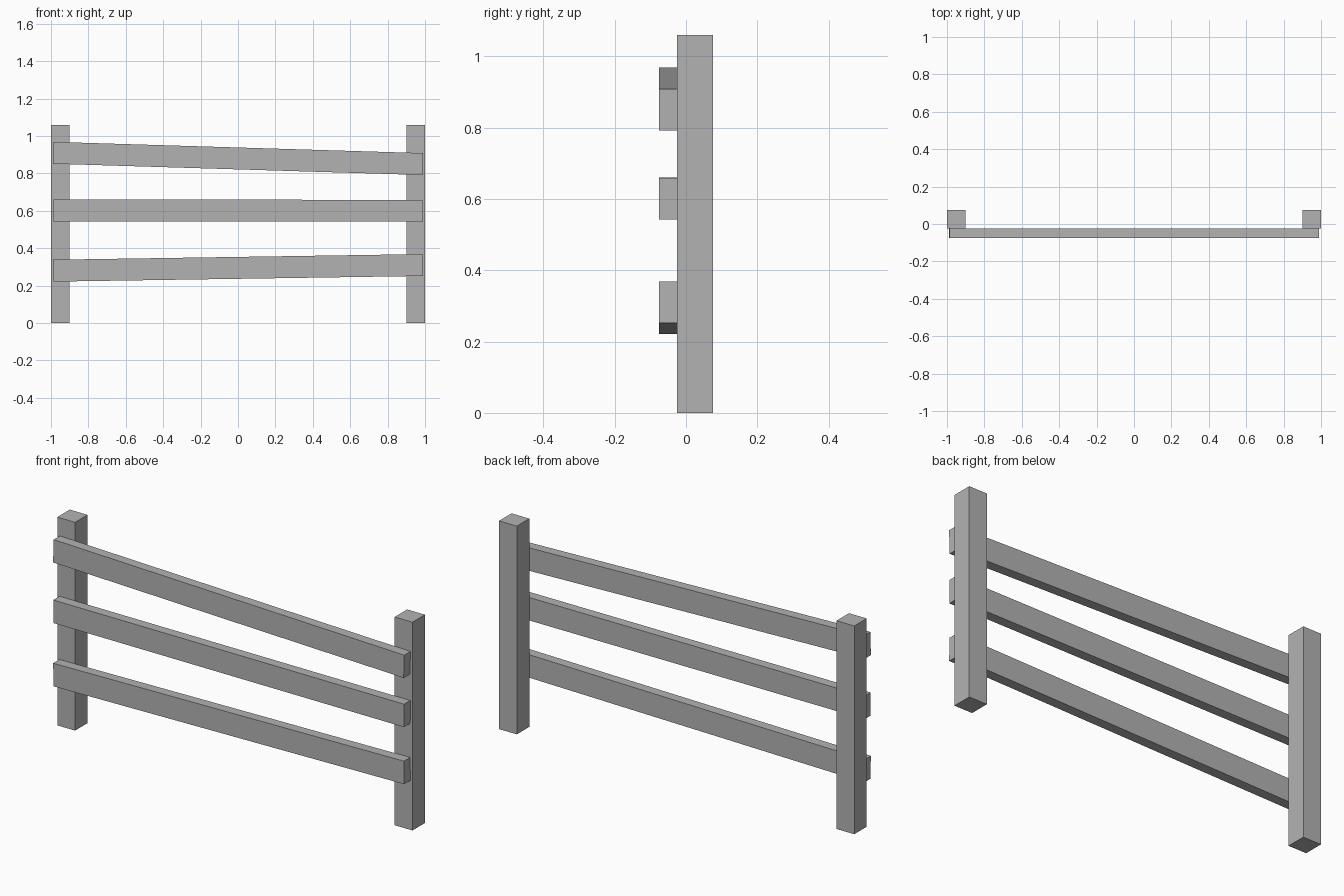
import bpy
import math

cube = bpy.data.objects.get("Cube")
if cube:
    bpy.data.objects.remove(cube, do_unlink=True)

# Single plain grey
grey = bpy.data.materials.new("plain_grey")
grey.use_nodes = True
colour = (0.45, 0.45, 0.45, 1)
grey.diffuse_color = colour
grey.node_tree.nodes["Principled BSDF"].inputs["Base Color"].default_value = colour


def box(name, size, centre, tilt=0.0):
    bpy.ops.mesh.primitive_cube_add(size=1, location=centre, rotation=(0, tilt, 0))
    obj = bpy.context.object
    obj.name = name
    obj.scale = size
    obj.data.materials.append(grey)
    return obj


# Upright posts
POST_HEIGHT = 1.06
for side, x in (("left", 0.95), ("right", -0.95)):
    box(side + "_post", (0.1, 0.1, POST_HEIGHT), (x, 0.025, POST_HEIGHT / 2))

# Rails nailed to the front of the posts, given by the heights of their two ends
RAIL_LENGTH = 1.975
for name, z_right, z_left in (("top", 0.91, 0.85),
                              ("middle", 0.602, 0.6),
                              ("bottom", 0.28, 0.31)):
    tilt = math.asin((z_right - z_left) / RAIL_LENGTH)
    box(name + "_rail", (RAIL_LENGTH, 0.05, 0.117),
        (0, -0.05, (z_right + z_left) / 2), tilt)
